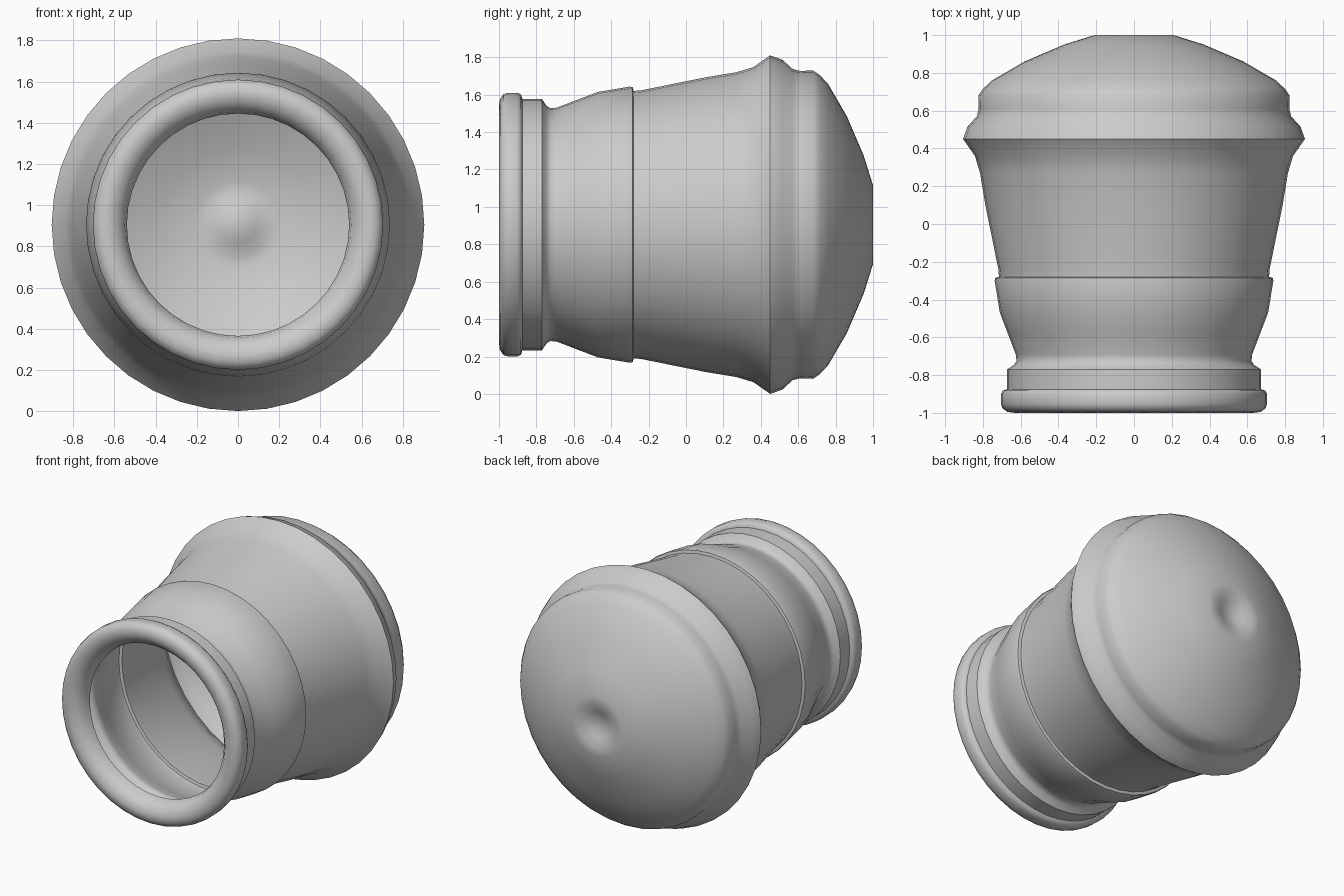
import bpy
import bmesh
from math import cos, sin, pi, radians

if "Cube" in bpy.data.objects:
    bpy.data.objects.remove(bpy.data.objects["Cube"])

SIDES = 40
AXIS_Z = 0.905


def lathe(name, profile):
    """Revolve (y, radius) points about the horizontal y axis; the last point is a pole."""
    bm = bmesh.new()
    rings = []
    for y, r in profile[:-1]:
        rings.append([bm.verts.new((r * cos(2 * pi * j / SIDES), y,
                                    AXIS_Z + r * sin(2 * pi * j / SIDES)))
                      for j in range(SIDES)])
    for a, b in zip(rings, rings[1:]):
        for j in range(SIDES):
            k = (j + 1) % SIDES
            bm.faces.new((a[j], b[j], b[k], a[k]))
    pole = bm.verts.new((0, profile[-1][0], AXIS_Z))
    for j in range(SIDES):
        bm.faces.new((rings[-1][j], pole, rings[-1][(j + 1) % SIDES]))
    mesh = bpy.data.meshes.new(name)
    bm.to_mesh(mesh)
    bm.free()
    obj = bpy.data.objects.new(name, mesh)
    bpy.context.collection.objects.link(obj)
    bpy.context.view_layer.objects.active = obj
    obj.select_set(True)
    bpy.ops.object.shade_smooth_by_angle(angle=radians(50))
    return obj


# Rolled mouth lip, curling inward at the open front
lip = [(-0.89, 0.54), (-0.94, 0.55), (-0.98, 0.585), (-1.0, 0.63),
       (-0.995, 0.67), (-0.975, 0.698), (-0.95, 0.705), (-0.90, 0.705),
       (-0.882, 0.695), (-0.875, 0.672)]
# Collar and narrow neck
neck = [(-0.77, 0.672), (-0.745, 0.635), (-0.725, 0.622), (-0.69, 0.626)]
# Flaring body with a small step
body = [(-0.58, 0.668), (-0.47, 0.71), (-0.30, 0.738), (-0.285, 0.735),
        (-0.28, 0.715), (-0.24, 0.718), (0.10, 0.787), (0.27, 0.815), (0.36, 0.842)]
# Shoulder ridge and rounded band
shoulder = [(0.45, 0.905), (0.515, 0.882), (0.57, 0.832), (0.61, 0.822),
            (0.68, 0.824), (0.715, 0.80), (0.76, 0.752)]
# Domed end with a central dimple
dome = [(0.86, 0.58), (0.95, 0.37), (1.0, 0.21), (1.0, 0.15),
        (0.975, 0.09), (0.96, 0.045), (0.955, 0.0)]

lathe("pot_shell", lip + neck + body + shoulder + dome)
